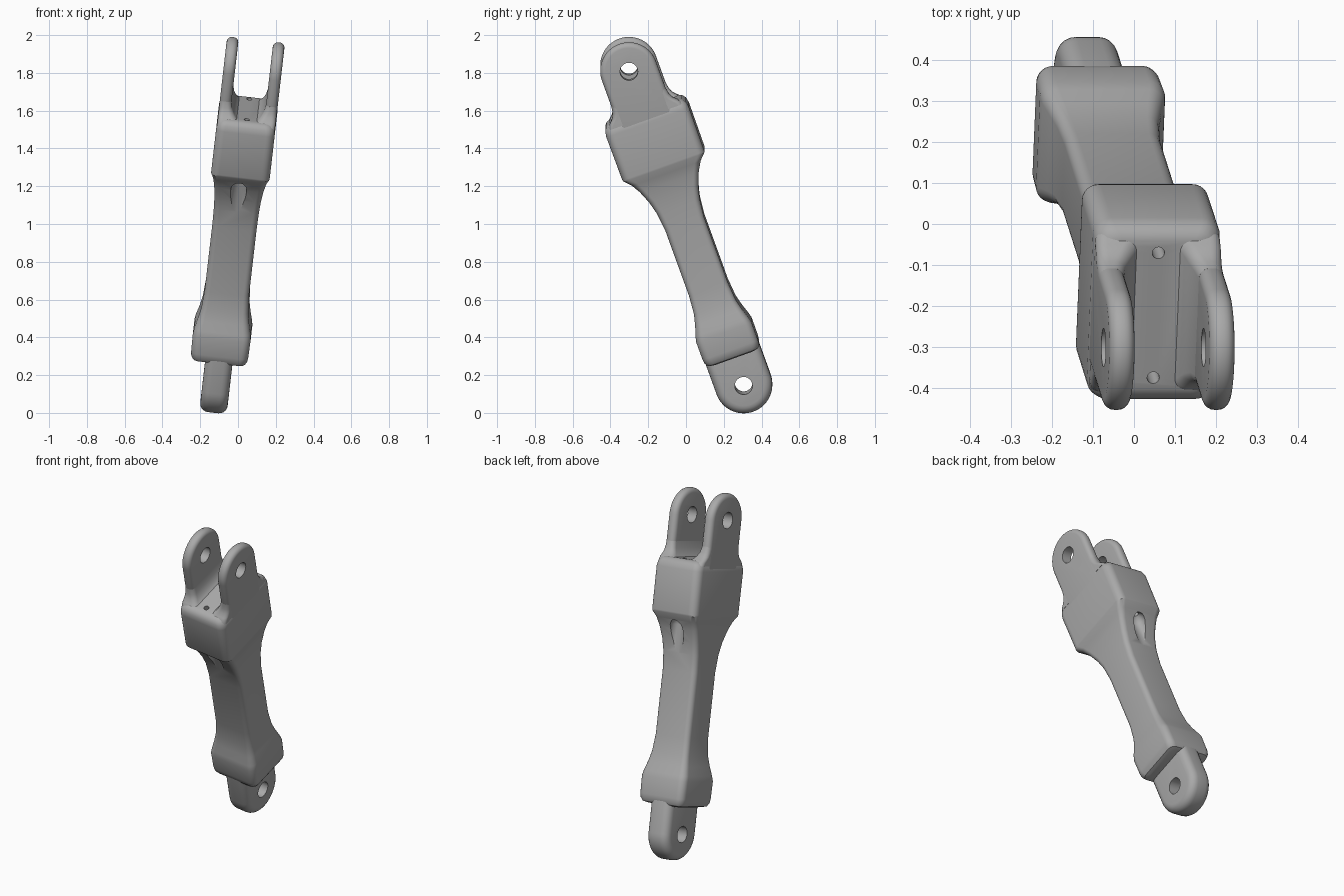
import bpy, bmesh, math
from mathutils import Matrix, Vector

cube = bpy.data.objects.get("Cube")
if cube:
    bpy.data.objects.remove(cube, do_unlink=True)

# Link frame: u = pin axis, v = depth, w = along the link, origin at the lower pin
w_axis = Vector((0.108, -0.339, 0.934)).normalized()
u_axis = Vector((w_axis.z, 0, -w_axis.x)).normalized()
v_axis = w_axis.cross(u_axis)
FRAME = Matrix((u_axis, v_axis, w_axis)).transposed().to_4x4()
FRAME.translation = (-0.115, 0.305, 0.152)
TOP_PIN = 1.79
EYE_RADIUS = 0.152

metal = bpy.data.materials.new("grey metal")
metal.use_nodes = True
GREY = (0.4, 0.4, 0.4, 1)
metal.diffuse_color = GREY
metal.node_tree.nodes["Principled BSDF"].inputs["Base Color"].default_value = GREY


def finish(bm, name):
    bmesh.ops.remove_doubles(bm, verts=bm.verts, dist=1e-5)
    bmesh.ops.recalc_face_normals(bm, faces=bm.faces)
    mesh = bpy.data.meshes.new(name)
    bm.to_mesh(mesh)
    bm.free()
    mesh.materials.append(metal)
    obj = bpy.data.objects.new(name, mesh)
    bpy.context.collection.objects.link(obj)
    obj.matrix_world = FRAME
    return obj


def loft(name, sections, cu=0, cv=0):
    """Rounded rectangles (w, u from, u to, half v, radius) joined along w."""
    bm = bmesh.new()
    rings = []
    steps = 6
    for w, u0, u1, hv, r in sections:
        mid, hu = (u0 + u1) / 2, abs(u1 - u0) / 2
        ring = []
        for k, (su, sv) in enumerate(((1, 1), (-1, 1), (-1, -1), (1, -1))):
            for i in range(steps + 1):
                a = math.pi / 2 * (k + i / steps)
                ring.append(bm.verts.new((cu + mid + su * (hu - r) + r * math.cos(a),
                                          cv + sv * (hv - r) + r * math.sin(a), w)))
        rings.append(ring)
    n = len(rings[0])
    for a, b in zip(rings, rings[1:]):
        for i in range(n):
            j = (i + 1) % n
            bm.faces.new((a[i], a[j], b[j], b[i]))
    bm.faces.new(rings[0])
    bm.faces.new(rings[-1])
    return finish(bm, name)


def eye_plate(name, u0, u1, pin, root, up, bevel):
    """Plate with a round end about the pin, rounded along its rim."""
    outline = [(-EYE_RADIUS, root), (EYE_RADIUS, root)]
    for i in range(33):
        a = math.pi * i / 32
        outline.append((EYE_RADIUS * math.cos(a), pin + up * EYE_RADIUS * math.sin(a)))
    bm = bmesh.new()
    face = bm.faces.new([bm.verts.new((u0, v, w)) for v, w in outline])
    moved = bmesh.ops.extrude_face_region(bm, geom=[face])["geom"]
    bmesh.ops.translate(bm, vec=(u1 - u0, 0, 0),
                        verts=[g for g in moved if isinstance(g, bmesh.types.BMVert)])
    obj = finish(bm, name)
    mod = obj.modifiers.new("rim", "BEVEL")
    mod.width, mod.segments = bevel, 5
    mod.limit_method, mod.angle_limit = "ANGLE", math.radians(35)
    mod.use_clamp_overlap = False
    return obj


def pin_cutter(pin):
    bm = bmesh.new()
    bmesh.ops.create_cone(bm, cap_ends=True, segments=32, radius1=0.047, radius2=0.047, depth=1,
                          matrix=Matrix.Translation((0, 0, pin)) @ Matrix.Rotation(math.pi / 2, 4, "Y"))
    return finish(bm, "pin_cutter")


def cut(obj, cutter):
    cutter.hide_render = True
    mod = obj.modifiers.new("hole", "BOOLEAN")
    mod.operation, mod.solver, mod.object = "DIFFERENCE", "EXACT", cutter
    apply_all(obj)
    bpy.data.objects.remove(cutter, do_unlink=True)


def apply_all(obj):
    bpy.ops.object.select_all(action="DESELECT")
    obj.select_set(True)
    bpy.context.view_layer.objects.active = obj
    for mod in list(obj.modifiers):
        bpy.ops.object.modifier_apply(modifier=mod.name)


# Collar, waisted shaft and upper block in one body
profile = [(.16, .118, .122, .03), (.167, .138, .142, .035), (.185, .149, .153, .04),
           (.21, .152, .156, .04), (.31, .154, .156, .04), (.34, .150, .148, .04),
           (.39, .137, .132, .035), (.45, .125, .117, .03), (.55, .118, .109, .03),
           (.92, .118, .109, .03), (1.02, .12, .12, .03), (1.09, .124, .138, .03),
           (1.16, .132, .166, .03), (1.21, .142, .195, .035), (1.245, .155, .228, .04),
           (1.255, .156, .231, .045), (1.50, .156, .233, .045), (1.53, .152, .227, .045),
           (1.55, .138, .212, .04), (1.557, .118, .192, .03)]
body = loft("link_body", [(w, -hu, hu, hv, r) for w, hu, hv, r in profile])

# Bolt holes with rounded scoops below the block, front and back
scoop = [(.9, .042), (1.18, .042), (1.205, .034), (1.22, .015), (1.65, .015)]
for side in (-1, 1):
    cut(body, loft("bolt_cutter", [(w, -r, r, r, r) for w, r in scoop], cv=side * 0.162))
parts = [body]

# Fork: two prongs with flared roots
flare = [(1.53, .03, .21), (1.55, .045, .2), (1.562, .06, .187), (1.58, .073, .17),
         (1.605, .085, .158), (1.64, .092, .152)]
for side, label in ((1, "left"), (-1, "right")):
    prong = eye_plate(label + "_prong", side * 0.092, side * 0.154, TOP_PIN, 1.48, 1, 0.027)
    cut(prong, pin_cutter(TOP_PIN))
    root = loft(label + "_prong_root",
                [(w, side * u, side * 0.1535, hv, 0.027) for w, u, hv in flare])
    parts += [prong, root]

# Lower tongue
tongue = eye_plate("tongue", -0.073, 0.073, 0, 0.28, -1, 0.045)
cut(tongue, pin_cutter(0))
parts.append(tongue)

for obj in parts:
    apply_all(obj)
    bpy.ops.object.shade_smooth_by_angle(angle=math.radians(35))
